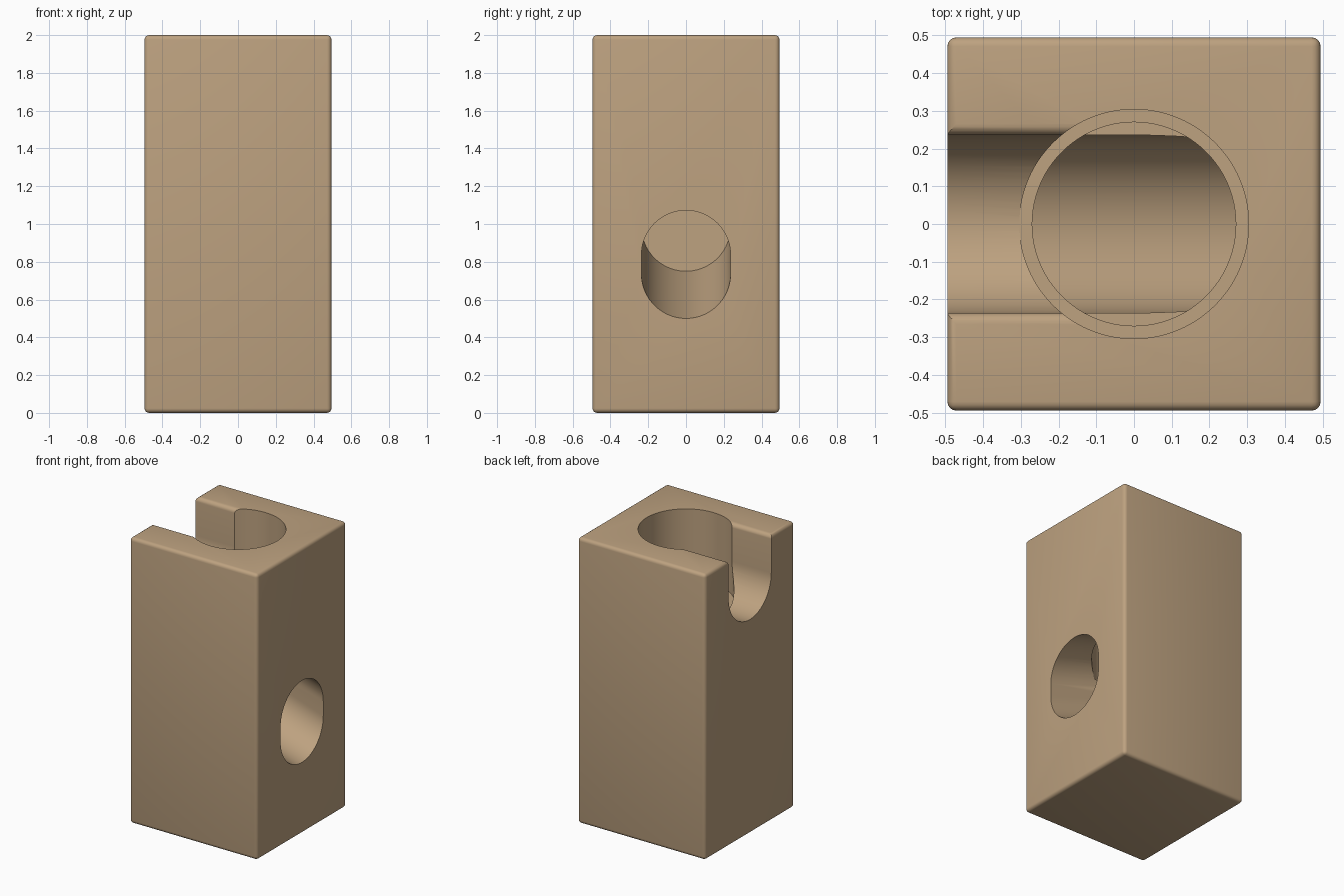
import bpy, bmesh, math

if "Cube" in bpy.data.objects:
    bpy.data.objects.remove(bpy.data.objects["Cube"])

wood = bpy.data.materials.new("light_wood")
wood.diffuse_color = (0.51, 0.36, 0.215, 1)
wood.use_nodes = True
wood.node_tree.nodes["Principled BSDF"].inputs["Base Color"].default_value = wood.diffuse_color
R = 0.236  # radius of the ball channels


def loft_x(name, x0, pts0, x1, pts1):
    """Solid between two (y, z) outlines placed at x0 and x1."""
    bm = bmesh.new()
    a = [bm.verts.new((x0, y, z)) for y, z in pts0]
    b = [bm.verts.new((x1, y, z)) for y, z in pts1]
    n = len(a)
    bm.faces.new(a)
    bm.faces.new(b[::-1])
    for i in range(n):
        bm.faces.new((a[i], b[i], b[(i + 1) % n], a[(i + 1) % n]))
    bmesh.ops.recalc_face_normals(bm, faces=bm.faces)
    mesh = bpy.data.meshes.new(name)
    bm.to_mesh(mesh)
    bm.free()
    ob = bpy.data.objects.new(name, mesh)
    bpy.context.collection.objects.link(ob)
    return ob


def arc(cy, cz, r, a0, a1, n):
    angles = [math.radians(a0 + (a1 - a0) * i / n) for i in range(n + 1)]
    return [(cy + r * math.cos(t), cz + r * math.sin(t)) for t in angles]


def bore(name, r, z0, z1):
    bpy.ops.mesh.primitive_cylinder_add(vertices=96, radius=r, depth=z1 - z0,
                                        location=(0, 0, (z0 + z1) / 2))
    bpy.context.object.name = name
    return bpy.context.object


# Block with softened edges
bpy.ops.mesh.primitive_cube_add(size=1, location=(0, 0, 1))
block = bpy.context.object
block.name = "block"
block.scale = (0.99, 0.99, 2)
bpy.ops.object.transform_apply(location=True, rotation=False, scale=True)
block.data.materials.append(wood)
bevel = block.modifiers.new("soft_edges", 'BEVEL')
bevel.width, bevel.segments = 0.024, 4

# Stepped vertical bore
cutters = [bore("wide_bore", 0.304, 1.5, 2.1), bore("narrow_bore", 0.27, 1.0, 1.6)]

# Open entry slot with rounded floor and rounded upper lips
f = 0.03
lip = arc(R + f, 2 - f, f, 90, 180, 6)
right = [(R + f, 2.1)] + lip
left = [(-y, z) for y, z in right[::-1]]
floor = arc(0, 1.5 + R, R, 0, -180, 40)
slot = right + floor + left
cutters.append(loft_x("entry_slot", -0.7, slot, 0.0, slot))

# Sloping exit channel
slope = 0.25 / 0.765


def channel(x):
    z = 0.5 + R + slope * (0.495 - x)
    return arc(0, z + 0.1, R, 0, 180, 40) + arc(0, z, R, 180, 360, 40)


cutters.append(loft_x("exit_channel", -0.27, channel(-0.27), 0.6, channel(0.6)))

for c in cutters:
    m = block.modifiers.new(c.name, 'BOOLEAN')
    m.operation, m.solver, m.object = 'DIFFERENCE', 'EXACT', c
    c.hide_render = True

# Bake the cuts, then drop the cutters
bpy.ops.object.select_all(action='DESELECT')
block.select_set(True)
bpy.context.view_layer.objects.active = block
for m in list(block.modifiers):
    bpy.ops.object.modifier_apply(modifier=m.name)
for c in cutters:
    bpy.data.objects.remove(c)
bpy.ops.object.shade_smooth_by_angle(angle=math.radians(30))
